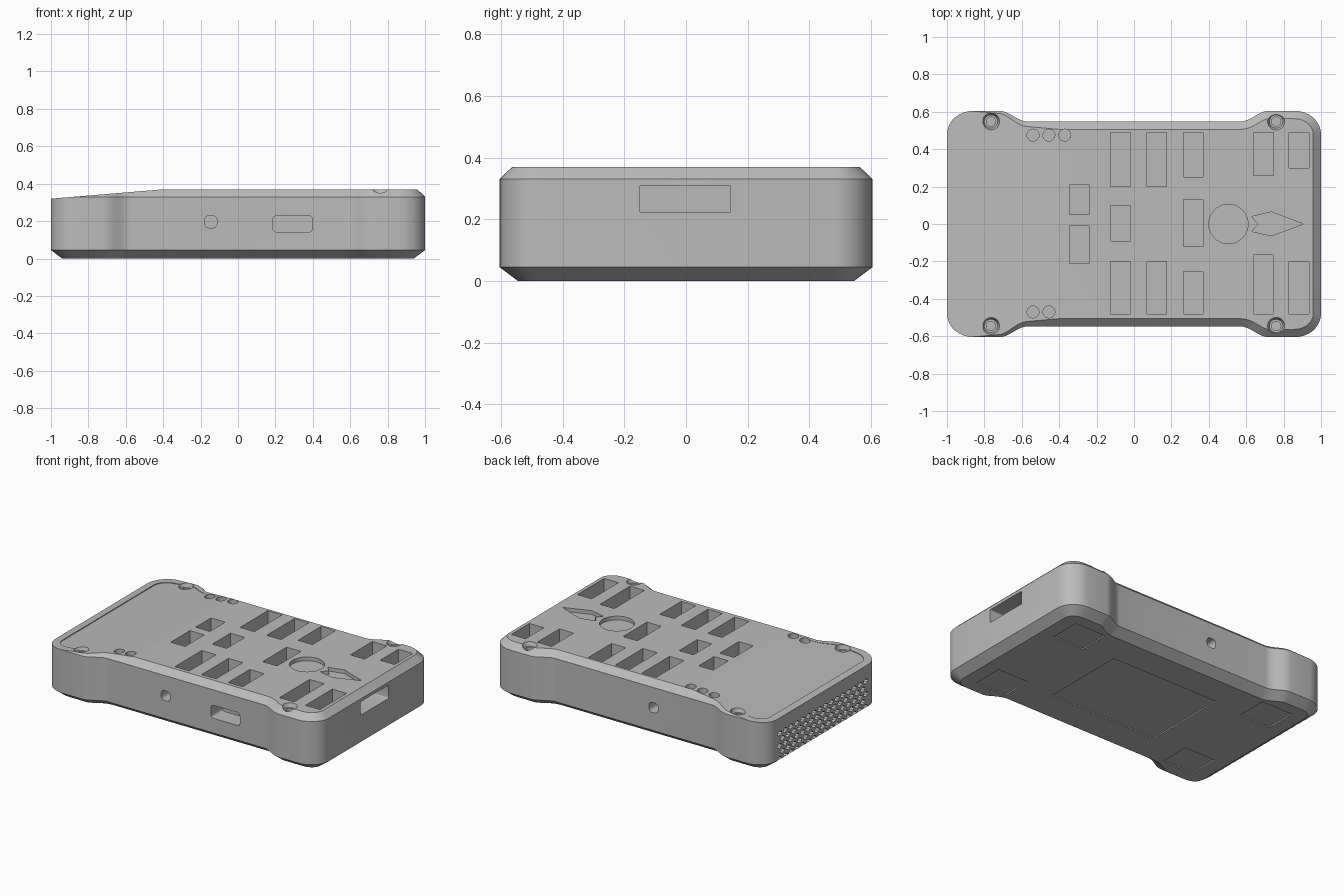
import bpy, bmesh, math
from mathutils import Vector

if "Cube" in bpy.data.objects:
    bpy.data.objects.remove(bpy.data.objects["Cube"], do_unlink=True)

grey = bpy.data.materials.new("case grey")
grey.use_nodes = True
COLOUR = (0.5, 0.5, 0.5, 1)
grey.diffuse_color = COLOUR
grey.node_tree.nodes["Principled BSDF"].inputs["Base Color"].default_value = COLOUR


def outline():
    """Waisted case outline, counter-clockwise, from one quarter."""
    q = []
    for i in range(9):
        a = math.pi / 2 * i / 8
        q.append((0.86 + 0.14 * math.cos(a), 0.48 + 0.125 * math.sin(a)))
    for i in range(11):
        t = i / 10
        q.append((0.72 - 0.15 * t, 0.548 + 0.0285 * (1 + math.cos(math.pi * t))))
    half = q + [(-x, y) for x, y in reversed(q)]
    return [Vector(p) for p in half + [(-x, -y) for x, y in half]]


def inset(pts, d):
    """Move each outline point inwards by d."""
    out = []
    for i, p in enumerate(pts):
        e1 = (p - pts[i - 1]).normalized()
        e2 = (pts[(i + 1) % len(pts)] - p).normalized()
        n = (Vector((-e1.y, e1.x)) + Vector((-e2.y, e2.x))).normalized()
        out.append(p + n * d / max(0.5, n.dot(Vector((-e1.y, e1.x)))))
    return out


def loft(bm, rings):
    """Closed solid through rings of equal length."""
    vs = [[bm.verts.new(c) for c in r] for r in rings]
    n = len(vs[0])
    for a, b in zip(vs, vs[1:]):
        for i in range(n):
            bm.faces.new((a[i], a[(i + 1) % n], b[(i + 1) % n], b[i]))
    bm.faces.new(vs[0][::-1])
    bm.faces.new(vs[-1])


def prism(bm, pts, lo, hi, axis="z"):
    place = {"z": lambda u, v, w: (u, v, w),
             "y": lambda u, v, w: (u, w, v),
             "x": lambda u, v, w: (w, u, v)}[axis]
    loft(bm, [[place(p[0], p[1], w) for p in pts] for w in (lo, hi)])


def ellipse(u, v, ru, rv=None, n=24):
    rv = rv or ru
    return [(u + ru * math.cos(2 * math.pi * i / n), v + rv * math.sin(2 * math.pi * i / n))
            for i in range(n)]


def rect(u0, u1, v0, v1, r=0.0):
    if r == 0:
        return [(u0, v0), (u1, v0), (u1, v1), (u0, v1)]
    pts = []
    for k, (u, v) in enumerate([(u1 - r, v1 - r), (u0 + r, v1 - r), (u0 + r, v0 + r), (u1 - r, v0 + r)]):
        for i in range(5):
            a = math.pi / 2 * (k + i / 4)
            pts.append((u + r * math.cos(a), v + r * math.sin(a)))
    return pts


def make_object(name, bm):
    bmesh.ops.recalc_face_normals(bm, faces=bm.faces)
    me = bpy.data.meshes.new(name)
    bm.to_mesh(me)
    bm.free()
    ob = bpy.data.objects.new(name, me)
    bpy.context.collection.objects.link(ob)
    me.materials.append(grey)
    return ob


def cut(target, bm):
    """Subtract the solids in bm from the target."""
    tool = make_object("cutter", bm)
    tool.hide_render = True
    mod = target.modifiers.new("cut", "BOOLEAN")
    mod.operation, mod.solver, mod.object = "DIFFERENCE", "EXACT", tool
    bpy.context.view_layer.objects.active = target
    bpy.ops.object.modifier_apply(modifier=mod.name)
    bpy.data.objects.remove(tool, do_unlink=True)


def slice_and_fill(bm, co, normal, **side):
    res = bmesh.ops.bisect_plane(bm, geom=bm.verts[:] + bm.edges[:] + bm.faces[:],
                                 plane_co=co, plane_no=normal, **side)
    edges = [e for e in res["geom_cut"] if isinstance(e, bmesh.types.BMEdge)]
    bmesh.ops.edgeloop_fill(bm, edges=edges)


# Case body: chamfered bottom and top, top sloping down to the -x end
shape = outline()
bm = bmesh.new()
loft(bm, [[(p.x, p.y, z) for p in inset(shape, d)]
          for d, z in ((0.06, 0), (0, 0.045), (0, 0.33), (0.042, 0.37))])
slice_and_fill(bm, (-0.4, 0, 0.37), (-0.0833, 0, 1), clear_outer=True)
case = make_object("case", bm)

# Slightly sunken sloping panel, leaving a rim at the end
bm = bmesh.new()
prism(bm, inset(shape, 0.05), 0.2, 0.5)
slice_and_fill(bm, (-0.4, 0, 0.3705), (-0.094, 0, 1), clear_inner=True)
cut(case, bm)

# Key wells: x start, y start, y end
wells = [(-0.345, 0.05, 0.21), (-0.345, -0.21, -0.01),
         (-0.125, 0.2, 0.49), (-0.125, -0.09, 0.1), (-0.125, -0.48, -0.2),
         (0.07, 0.2, 0.49), (0.07, -0.48, -0.2),
         (0.265, 0.25, 0.49), (0.265, -0.12, 0.13), (0.265, -0.48, -0.255),
         (0.64, 0.26, 0.49), (0.64, -0.48, -0.165),
         (0.83, 0.3, 0.49), (0.83, -0.48, -0.2)]
bm = bmesh.new()
for x, y0, y1 in wells:
    prism(bm, rect(x, x + 0.105, y0, y1), 0.235, 0.5)
# Round and arrow-shaped recesses
prism(bm, ellipse(0.505, 0, 0.105, n=40), 0.345, 0.5)
prism(bm, [(0.63, 0.04), (0.665, 0), (0.63, -0.04), (0.735, -0.063), (0.905, 0), (0.735, 0.065)],
      0.345, 0.5)
# Small indicator dimples
for x, y in ((-0.54, 0.475), (-0.455, 0.475), (-0.37, 0.475), (-0.54, -0.47), (-0.455, -0.47)):
    prism(bm, ellipse(x, y, 0.032), 0.325, 0.5)
# Screw countersinks
for x, z in ((-0.765, 0.314), (0.76, 0.345)):
    for y in (-0.545, 0.548):
        loft(bm, [[(u, v, h) for u, v in ellipse(x, y, r)]
                  for r, h in ((0.036, z), (0.046, z + 0.025), (0.046, 0.5))])
cut(case, bm)

# Screw shafts
bm = bmesh.new()
for x in (-0.765, 0.76):
    for y in (-0.545, 0.548):
        prism(bm, ellipse(x, y, 0.025), 0.22, 0.5)
cut(case, bm)

# Ports: end slot, front slot, and a small hole on each long side
bm = bmesh.new()
prism(bm, rect(-0.15, 0.145, 0.222, 0.31, 0.006), 0.88, 1.1, "x")
prism(bm, rect(0.187, 0.397, 0.142, 0.228, 0.018), -0.7, -0.43, "y")
for lo, hi in ((-0.7, -0.45), (0.45, 0.7)):
    prism(bm, rect(-0.178, -0.113, 0.164, 0.229, 0.022), lo, hi, "y")
# Shallow pads sunk in the underside
prism(bm, rect(-0.4, 0.4, -0.29, 0.29), -0.1, 0.008)
for sx in (-1, 1):
    for sy in (-1, 1):
        x, y = 0.73 * sx, 0.36 * sy
        prism(bm, rect(x - 0.115, x + 0.115, y - 0.105, y + 0.105), -0.1, 0.008)
cut(case, bm)

# Vent grille in the -x end, staggered rows
bm = bmesh.new()
for row in range(5):
    for col in range(16 - row % 2):
        y = -0.45 + 0.06 * col + 0.03 * (row % 2)
        prism(bm, ellipse(y, 0.05 + 0.042 * row, 0.023, 0.015, n=8), -1.1, -0.93, "x")
cut(case, bm)

# Smooth shading with sharp edges kept
bpy.ops.object.select_all(action="DESELECT")
case.select_set(True)
bpy.context.view_layer.objects.active = case
bpy.ops.object.shade_smooth_by_angle(angle=math.radians(28))
